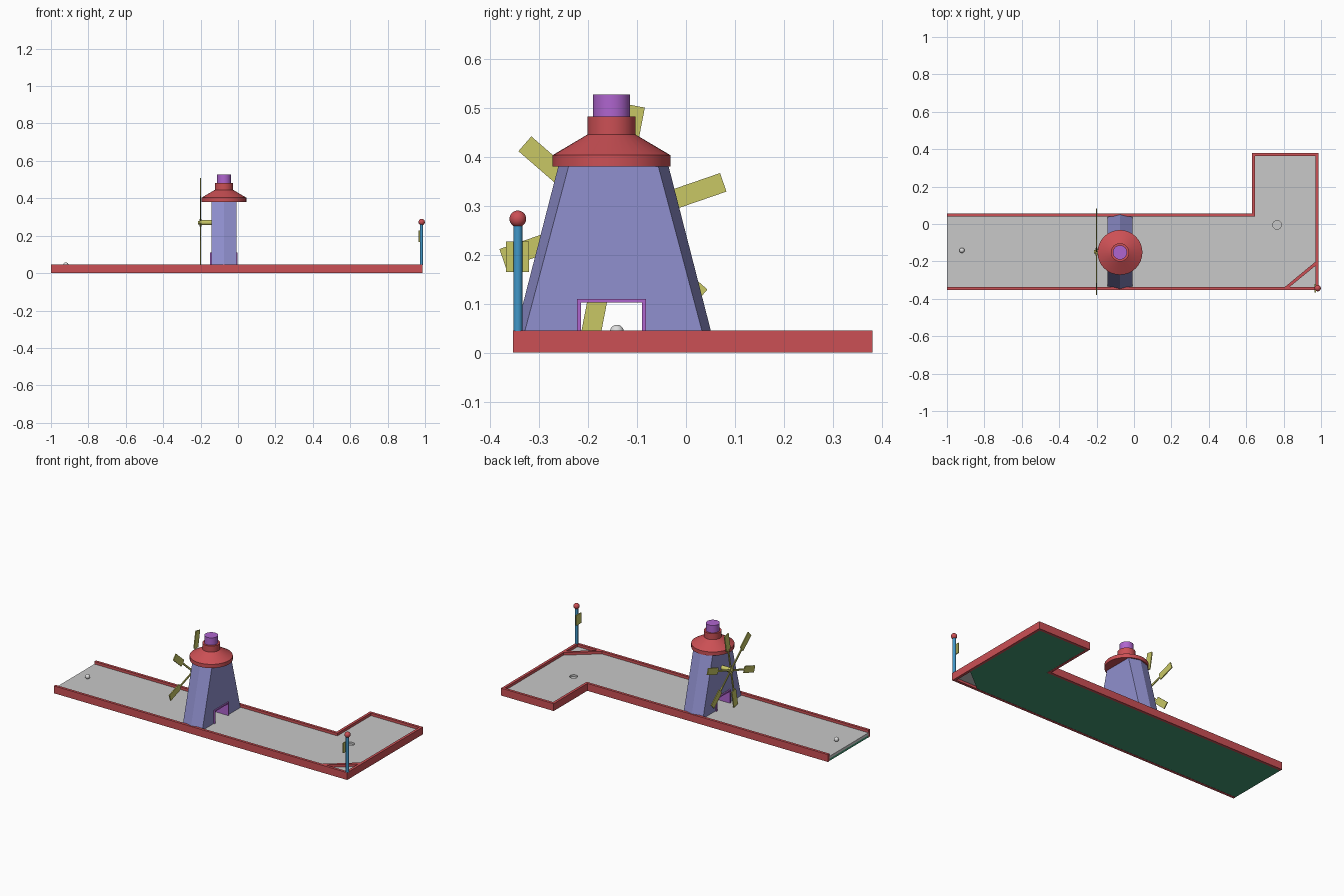
import bpy, bmesh
from math import radians, pi
from mathutils import Matrix, Vector

if "Cube" in bpy.data.objects:
    bpy.data.objects.remove(bpy.data.objects["Cube"], do_unlink=True)


def material(name, r, g, b):
    m = bpy.data.materials.new(name)
    m.use_nodes = True
    m.diffuse_color = (r, g, b, 1)
    m.node_tree.nodes["Principled BSDF"].inputs["Base Color"].default_value = (r, g, b, 1)
    return m


red = material("red paint", 0.6, 0.08, 0.09)
lavender = material("lavender wall", 0.28, 0.28, 0.62)
purple = material("purple trim", 0.43, 0.13, 0.62)
yellow = material("yellow paint", 0.58, 0.57, 0.13)
blue = material("blue pole", 0.053, 0.31, 0.58)
grey = material("grey surface", 0.58, 0.58, 0.58)
green = material("green base", 0.055, 0.31, 0.175)
white = material("ball white", 0.72, 0.72, 0.72)


def finish(name, bm, mat, smooth=False):
    bmesh.ops.recalc_face_normals(bm, faces=bm.faces)
    mesh = bpy.data.meshes.new(name)
    bm.to_mesh(mesh)
    bm.free()
    obj = bpy.data.objects.new(name, mesh)
    bpy.context.collection.objects.link(obj)
    if mat:
        mesh.materials.append(mat)
    if smooth:
        select(obj)
        bpy.ops.object.shade_smooth_by_angle(angle=radians(35))
    return obj


def select(obj):
    bpy.ops.object.select_all(action='DESELECT')
    obj.select_set(True)
    bpy.context.view_layer.objects.active = obj


def prism(name, outline, z0, z1, mat):
    """Extrude an outline in x and y from z0 to z1."""
    bm = bmesh.new()
    face = bm.faces.new([bm.verts.new((x, y, z0)) for x, y in outline])
    out = bmesh.ops.extrude_face_region(bm, geom=[face])
    for v in out["geom"]:
        if isinstance(v, bmesh.types.BMVert):
            v.co.z = z1
    return finish(name, bm, mat)


def box(name, lo, hi, mat, turn=None):
    lo, hi = Vector(lo), Vector(hi)
    bm = bmesh.new()
    bmesh.ops.create_cube(bm, size=1, matrix=Matrix.Translation((lo + hi) / 2)
                          @ Matrix.Diagonal((*(hi - lo), 1)))
    if turn:
        bm.transform(turn)
    return finish(name, bm, mat)


def lathe(name, profile, place, mat, segments=32):
    """Spin a closed (radius, height) profile about local z."""
    bm = bmesh.new()
    verts = [bm.verts.new((r, 0, z)) for r, z in profile]
    edges = [bm.edges.new(pair) for pair in zip(verts, verts[1:])]
    bmesh.ops.spin(bm, geom=verts + edges, cent=(0, 0, 0), axis=(0, 0, 1),
                   angle=2 * pi, steps=segments)
    bmesh.ops.remove_doubles(bm, verts=bm.verts, dist=1e-5)
    bm.transform(place)
    return finish(name, bm, mat, True)


def rod(name, radius, z0, z1, place, mat, segments=24):
    return lathe(name, [(0, z0), (radius, z0), (radius, z1), (0, z1)], place, mat, segments)


def ball(name, radius, centre, mat):
    bm = bmesh.new()
    bmesh.ops.create_uvsphere(bm, u_segments=24, v_segments=16, radius=radius,
                              matrix=Matrix.Translation(centre))
    return finish(name, bm, mat, True)


def cut(obj, cutter):
    cutter.hide_render = True
    mod = obj.modifiers.new("cut", 'BOOLEAN')
    mod.object = cutter
    mod.solver = 'EXACT'
    select(obj)
    bpy.ops.object.modifier_apply(modifier=mod.name)
    bpy.data.objects.remove(cutter, do_unlink=True)


# Course: border wall, playing surface with its cup, and base
outer = [(-1, 0.055), (0.63, 0.055), (0.63, 0.38), (0.987, 0.38), (0.987, -0.353), (-1, -0.353)]
inner = [(-1, -0.337), (0.971, -0.337), (0.971, 0.364), (0.646, 0.364), (0.646, 0.039), (-1, 0.039)]
prism("border_wall", outer + inner, 0, 0.045, red)
prism("corner_bumper", [(0.805, -0.338), (0.83, -0.338), (0.972, -0.222), (0.972, -0.2)],
      0.02, 0.045, red)
surface = prism("playing_surface", inner, 0.014, 0.029, grey)
cut(surface, rod("cup_cutter", 0.023, 0.017, 0.05, Matrix.Translation((0.765, -0.005, 0)), None))
base = inner[:1] + [(0.825, -0.337), (0.971, -0.22)] + inner[2:]
prism("course_base", base, 0.001, 0.014, green)
ball("golf_ball", 0.014, (-0.92, -0.141, 0.043), white)

# Tower: six-sided section narrowing along y, with a tunnel through it
CX, CY = -0.075, -0.148
bm = bmesh.new()
rings = []
for z, side, point in ((0.028, 0.185, 0.203), (0.382, 0.091, 0.112)):
    section = [(-0.066, -side), (0, -point), (0.066, -side), (0.066, side), (0, point), (-0.066, side)]
    rings.append([bm.verts.new((CX + x, CY + y, z)) for x, y in section])
    bm.faces.new(rings[-1])
for i in range(6):
    j = (i + 1) % 6
    bm.faces.new((rings[0][i], rings[0][j], rings[1][j], rings[1][i]))
tower = finish("tower", bm, lavender)
cut(tower, box("tunnel_cutter", (-0.3, -0.218, 0), (0.2, -0.086, 0.106), None))

# Purple tunnel lining that stands proud at both openings
for name, lo, hi in (("tunnel_jamb_front", (-0.222, 0.029), (-0.214, 0.102)),
                     ("tunnel_jamb_back", (-0.09, 0.029), (-0.082, 0.102)),
                     ("tunnel_lintel", (-0.222, 0.102), (-0.082, 0.11))):
    box(name, (-0.149, *lo), (-0.002, *hi), purple)

# Roof and chimney
roof_at = Matrix.Translation((-0.075, -0.152, 0))
lathe("roof", [(0, 0.38), (0.12, 0.38), (0.12, 0.403), (0.049, 0.445), (0.049, 0.482), (0, 0.482)],
      roof_at, red)
rod("chimney", 0.038, 0.48, 0.527, roof_at, purple, 32)

# Sails: axle, hub and six paddles on spokes
HUB = Matrix.Translation((-0.2, -0.149, 0.27))
along_x = HUB @ Matrix.Rotation(pi / 2, 4, 'Y')
rod("axle", 0.014, 0, 0.07, along_x, yellow)
rod("hub", 0.02, -0.005, 0.006, along_x, yellow)
rod("hub_cap", 0.009, -0.013, 0, along_x, yellow)
for i in range(6):
    turn = HUB @ Matrix.Rotation(radians(19 + 60 * i), 4, 'X')
    box(f"sail_spoke_{i + 1}", (-0.003, 0, -0.005), (0.003, 0.15, 0.005), yellow, turn)
    box(f"sail_paddle_{i + 1}", (-0.003, 0.136, -0.02), (0.003, 0.238, 0.02), yellow, turn)

# Corner pole with its sign
rod("pole", 0.009, 0.044, 0.265, Matrix.Translation((0.981, -0.343, 0)), blue)
ball("pole_knob", 0.017, (0.982, -0.343, 0.273), red)
box("pole_sign", (0.966, -0.367, 0.165), (0.972, -0.32, 0.227), yellow)
